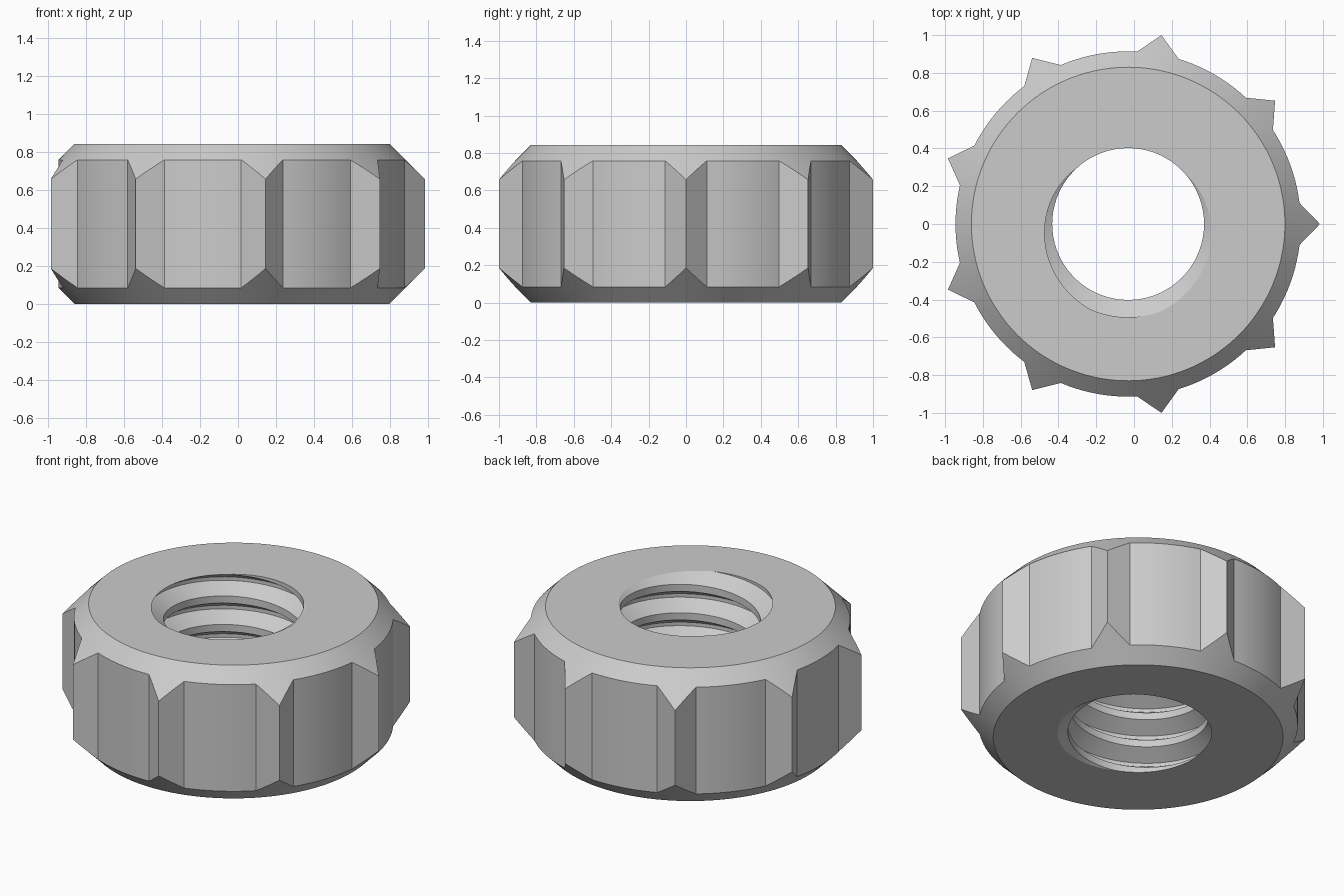
import bpy, bmesh
from math import cos, sin, radians, pi

if "Cube" in bpy.data.objects:
    bpy.data.objects.remove(bpy.data.objects["Cube"])

H = 0.842            # nut height
CX = -0.031          # axis position in x (odd tooth count shifts the centre)
R_FACE, R_BODY, R_TIP = 0.83, 0.914, 1.0154
TEETH, HALF = 9, radians(7)
R_MINOR, R_MAJOR, PITCH = 0.402, 0.494, 0.18


def make_object(name, bm):
    bmesh.ops.recalc_face_normals(bm, faces=bm.faces)
    mesh = bpy.data.meshes.new(name)
    bm.to_mesh(mesh)
    bm.free()
    obj = bpy.data.objects.new(name, mesh)
    bpy.context.collection.objects.link(obj)
    obj.location.x = CX
    return obj


def outline():
    """Toothed outline: pointed rib followed by a round arc, repeated."""
    pts = []
    bx, by = R_BODY * cos(HALF), R_BODY * sin(HALF)
    for t in range(TEETH):
        a = 2 * pi * t / TEETH
        rib = [(bx + (R_TIP - bx) * (1 - abs(k) / 4), by * k / 4) for k in range(-4, 5)]
        pts += [(x * cos(a) - y * sin(a), x * sin(a) + y * cos(a)) for x, y in rib]
        gap = 2 * pi / TEETH - 2 * HALF
        for k in range(1, 10):
            b = a + HALF + gap * k / 10
            pts.append((R_BODY * cos(b), R_BODY * sin(b)))
    return pts


# Nut body: toothed prism with 45 degree conical chamfers at both ends
bm = bmesh.new()
rings = [[], [], [], []]
for x, y in outline():
    r = (x * x + y * y) ** 0.5
    s, cut = R_FACE / r, r - R_FACE
    for ring, co in zip(rings, [(x * s, y * s, 0), (x, y, cut), (x, y, H - cut), (x * s, y * s, H)]):
        ring.append(bm.verts.new(co))
n = len(rings[0])
for lo, hi in zip(rings, rings[1:]):
    for i in range(n):
        j = (i + 1) % n
        bm.faces.new((lo[i], lo[j], hi[j], hi[i]))
bm.faces.new(rings[0][::-1])
bm.faces.new(rings[3])
nut = make_object("ribbed_nut", bm)

# Thread cutter: right-handed screw rod running past both faces
N, TURNS = 72, 9
profile = [(0, R_MINOR), (0.25, R_MINOR), (0.5625, R_MAJOR), (0.6875, R_MAJOR)]
z_start = H - PITCH * (134 / 360 + 7) + 0.0003
M = 4 * TURNS
bm = bmesh.new()
cols = []
for i in range(N):
    a = 2 * pi * i / N
    col = []
    for m in range(M + (5 if i == 0 else 1)):
        s, r = profile[m % 4]
        col.append(bm.verts.new((r * cos(a), r * sin(a), z_start + PITCH * (m // 4 + s + i / N))))
    cols.append(col)
cols.append(cols[0][4:])      # one turn later the helix meets itself a pitch higher
for i in range(N):
    for m in range(M):
        bm.faces.new((cols[i][m], cols[i + 1][m], cols[i + 1][m + 1], cols[i][m + 1]))
for m, z in ((0, z_start), (M, z_start + PITCH * (TURNS + 1))):
    loop = [cols[i][m] for i in range(N)] + [cols[0][m + k] for k in (4, 3, 2, 1)]
    centre = bm.verts.new((0, 0, z))
    for k in range(len(loop)):
        bm.faces.new((loop[k], loop[(k + 1) % len(loop)], centre))
cutter = make_object("thread_cutter", bm)
cutter.hide_render = True

# Cut the threaded bore
mod = nut.modifiers.new("bore", 'BOOLEAN')
mod.operation, mod.solver, mod.object = 'DIFFERENCE', 'EXACT', cutter
bpy.context.view_layer.objects.active = nut
nut.select_set(True)
bpy.ops.object.modifier_apply(modifier="bore")
bpy.data.objects.remove(cutter)
bpy.ops.object.shade_smooth_by_angle(angle=radians(25))
